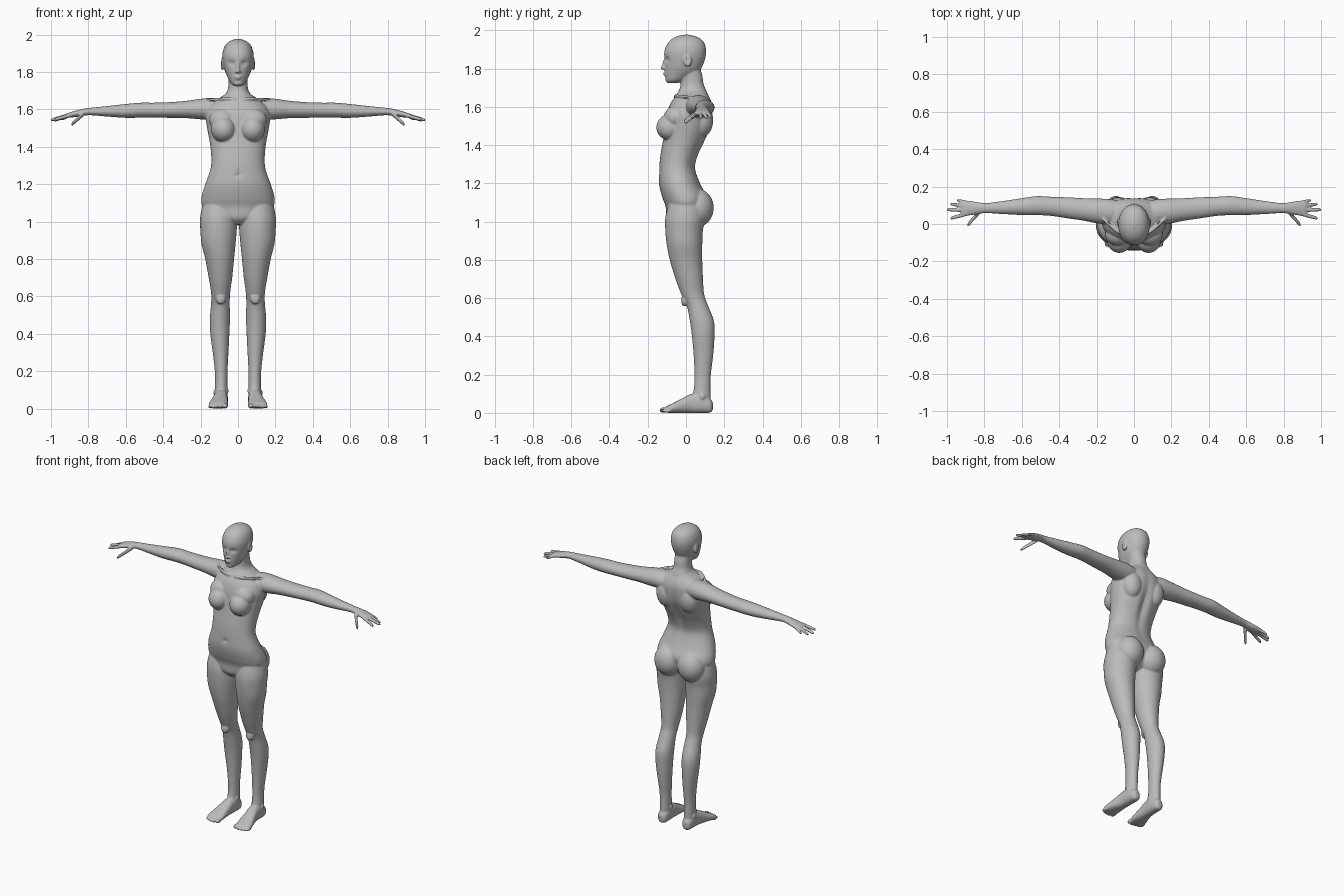
import bpy, bmesh, math
from mathutils import Matrix, Vector

if "Cube" in bpy.data.objects:
    bpy.data.objects.remove(bpy.data.objects["Cube"], do_unlink=True)

grey = bpy.data.materials.new("mannequin grey")
grey.use_nodes = True
COLOUR = (0.5, 0.5, 0.5, 1)
grey.diffuse_color = COLOUR
grey.node_tree.nodes["Principled BSDF"].inputs["Base Color"].default_value = COLOUR

bm = bmesh.new()


def spline(a, b, c, d, t):
    """Catmull-Rom blend of four section rows."""
    return [0.5 * (2 * q + (r - p) * t + (2 * p - 5 * q + 4 * r - s) * t * t
                   + (3 * q - p - 3 * r + s) * t ** 3) for p, q, r, s in zip(a, b, c, d)]


def loft(axis, rows, side=1, sides=32, steps=5, power=2.0):
    """Skin oval sections (position, centre u, centre v, radius u, radius v)."""
    n = len(rows)
    dense = []
    for i in range(n - 1):
        four = [rows[max(0, min(n - 1, i + k))] for k in (-1, 0, 1, 2)]
        dense += [spline(*four, k / steps) for k in range(steps)]
    dense.append(rows[-1])
    rings = []
    for t, cu, cv, ru, rv in dense:
        ring = []
        for k in range(sides):
            a = 2 * math.pi * k / sides
            c, s = math.cos(a), math.sin(a)
            u = cu + ru * math.copysign(abs(c) ** (2 / power), c)
            v = cv + rv * math.copysign(abs(s) ** (2 / power), s)
            x, y, z = {"x": (t, u, v), "y": (u, t, v), "z": (u, v, t)}[axis]
            ring.append(bm.verts.new((x * side, y, z)))
        rings.append(ring)
    for lo, hi in zip(rings, rings[1:]):
        for k in range(sides):
            j = (k + 1) % sides
            bm.faces.new((lo[k], lo[j], hi[j], hi[k]))
    bm.faces.new(rings[0])
    bm.faces.new(rings[-1])
    return [v for ring in rings for v in ring]


def ball(centre, radii, tilt=0):
    """Ellipsoid, tilted about the x axis."""
    m = Matrix.Translation(centre) @ Matrix.Rotation(tilt, 4, "X") @ Matrix.Diagonal((*radii, 1))
    return bmesh.ops.create_uvsphere(bm, u_segments=28, v_segments=18, radius=1, matrix=m)["verts"]


def dent(verts, centre, radii, push):
    """Push the surface softly around a point."""
    for v in verts:
        d = sum(((p - c) / r) ** 2 for p, c, r in zip(v.co, centre, radii))
        v.co += Vector(push) * math.exp(-d)


# Torso and neck
torso = loft("z", [
    (0.985, 0, -.020, .030, .050), (1.02, 0, -.010, .130, .090),
    (1.08, 0, -.002, .188, .105), (1.13, 0, -.008, .195, .117),
    (1.20, 0, -.033, .175, .108), (1.28, 0, -.045, .147, .095),
    (1.35, 0, -.033, .143, .100), (1.43, 0, -.007, .152, .112),
    (1.50, 0, .012, .165, .120), (1.56, 0, .020, .172, .120),
    (1.61, 0, .027, .158, .112), (1.645, 0, .032, .125, .095),
    (1.67, 0, .033, .085, .080), (1.69, 0, .035, .062, .070),
    (1.72, 0, .032, .052, .060), (1.76, 0, .028, .050, .058),
    (1.80, 0, .020, .050, .055)], sides=64, power=2.15)
dent(torso, (0, .10, 1.42), (.025, .07, .16), (0, -.018, 0))
dent(torso, (0, -.14, 1.25), (.014, .05, .014), (0, .010, 0))

# Head with eye sockets
head = loft("z", [
    (1.724, 0, -.070, .016, .025), (1.738, 0, -.058, .036, .048),
    (1.765, 0, -.036, .052, .074), (1.79, 0, -.019, .064, .092),
    (1.82, 0, -.011, .074, .100), (1.86, 0, -.006, .082, .108),
    (1.90, 0, -.003, .083, .108), (1.94, 0, .001, .070, .091),
    (1.965, 0, .002, .044, .058), (1.977, 0, .002, .012, .016)],
    sides=64, power=2.1)
for s in (1, -1):
    dent(head, (s * .033, -.10, 1.847), (.018, .05, .013), (0, .014, 0))
dent(head, (0, -.11, 1.748), (.025, .04, .006), (0, .005, 0))

# Nose and lips
ball((0, -.111, 1.828), (.009, .012, .034), -.2)
ball((0, -.120, 1.804), (.011, .014, .010))
ball((0, -.110, 1.777), (.021, .009, .005))
ball((0, -.108, 1.768), (.018, .010, .006))
ball((0, -.094, 1.741), (.020, .014, .012))

for s in (1, -1):
    # Eyes, nostrils and ears
    ball((s * .033, -.081, 1.846), (.016, .013, .009))
    ball((s * .011, -.111, 1.801), (.007, .010, .007))
    ear = ball((s * .083, .008, 1.843), (.011, .022, .034), .15)
    dent(ear, (s * .094, .004, 1.845), (.012, .010, .018), (-s * .010, 0, 0))

    # Chest, shoulder blades and hips
    ball((s * .078, -.083, 1.493), (.066, .072, .069))
    ball((s * .085, -.055, 1.545), (.070, .062, .060), .5)
    ball((s * .085, .080, 1.53), (.065, .062, .090))
    ball((s * .086, .058, 1.072), (.090, .087, .100))
    # Collarbones
    loft("x", [(.012, -.055, 1.655, .010, .008), (.08, -.045, 1.657, .010, .008),
               (.17, .030, 1.650, .010, .008)], s, sides=12)

    # Arm down to the palm
    loft("x", [
        (.06, .060, 1.600, .060, .050), (.13, .065, 1.603, .068, .058),
        (.20, .070, 1.602, .066, .055), (.27, .078, 1.600, .060, .047),
        (.36, .087, 1.597, .056, .042), (.45, .095, 1.596, .051, .040),
        (.52, .098, 1.596, .051, .040), (.60, .093, 1.592, .045, .037),
        (.70, .088, 1.590, .035, .028), (.79, .085, 1.589, .027, .020),
        (.83, .085, 1.584, .031, .019), (.88, .085, 1.574, .040, .016),
        (.915, .083, 1.567, .040, .012), (.925, .083, 1.565, .034, .008)], s)

    # Fingers and thumb: base point, tip point, radius
    for (bx, by, bz), (tx, ty, tz), r in (
            ((.895, .116, 1.570), (.947, .128, 1.545), .0090),
            ((.900, .096, 1.571), (.983, .107, 1.540), .0100),
            ((.900, .074, 1.571), (1.002, .077, 1.543), .0105),
            ((.895, .053, 1.570), (.983, .030, 1.545), .0105),
            ((.825, .066, 1.578), (.892, -.008, 1.518), .0140)):
        loft("x", [(bx + (tx - bx) * f, by + (ty - by) * f, bz + (tz - bz) * f, r * k, r * k)
                   for f, k in ((0, 1), (.5, 1), (.9, .85), (.97, .6), (1, .2))], s, sides=16)

    # Leg from hip to ankle
    loft("z", [
        (1.10, .100, .000, .088, .090), (1.02, .104, -.005, .099, .103),
        (.95, .104, -.010, .097, .098), (.88, .104, -.008, .091, .093),
        (.80, .098, .000, .077, .085), (.70, .094, .017, .063, .072),
        (.62, .093, .035, .051, .060), (.56, .094, .060, .050, .056),
        (.48, .097, .083, .054, .063), (.40, .097, .090, .051, .059),
        (.30, .093, .091, .042, .051), (.20, .090, .087, .034, .043),
        (.12, .090, .084, .033, .044), (.04, .090, .075, .034, .055)], s)
    # Kneecap and ankle bones
    ball((s * .092, -.002, .595), (.028, .022, .038), -.25)
    ball((s * .120, .085, .085), (.012, .016, .018))
    ball((s * .062, .075, .095), (.012, .016, .018))

    # Foot and toes
    loft("y", [
        (.140, .090, .035, .014, .020), (.125, .090, .038, .030, .037),
        (.080, .090, .050, .036, .050), (.030, .092, .050, .037, .050),
        (-.020, .098, .038, .043, .038), (-.070, .104, .025, .051, .025),
        (-.100, .106, .018, .050, .017), (-.112, .106, .015, .044, .010)], s, power=2.4)
    for x, y, r in ((.068, -.112, .0145), (.092, -.115, .0105), (.113, -.111, .0100),
                    (.132, -.105, .0095), (.149, -.096, .0090)):
        ball((s * x, y, r + .001), (r, .026, r))

# One continuous skin over all the forms
bmesh.ops.recalc_face_normals(bm, faces=bm.faces)
mesh = bpy.data.meshes.new("body")
bm.to_mesh(mesh)
bm.free()
mesh.materials.append(grey)
body = bpy.data.objects.new("body", mesh)
bpy.context.collection.objects.link(body)
mesh.polygons.foreach_set("use_smooth", [True] * len(mesh.polygons))

skin = body.modifiers.new("skin", "REMESH")
skin.mode = "VOXEL"
skin.voxel_size = 0.005
skin.use_smooth_shade = True
soften = body.modifiers.new("soften", "SMOOTH")
soften.factor = 0.5
soften.iterations = 4
